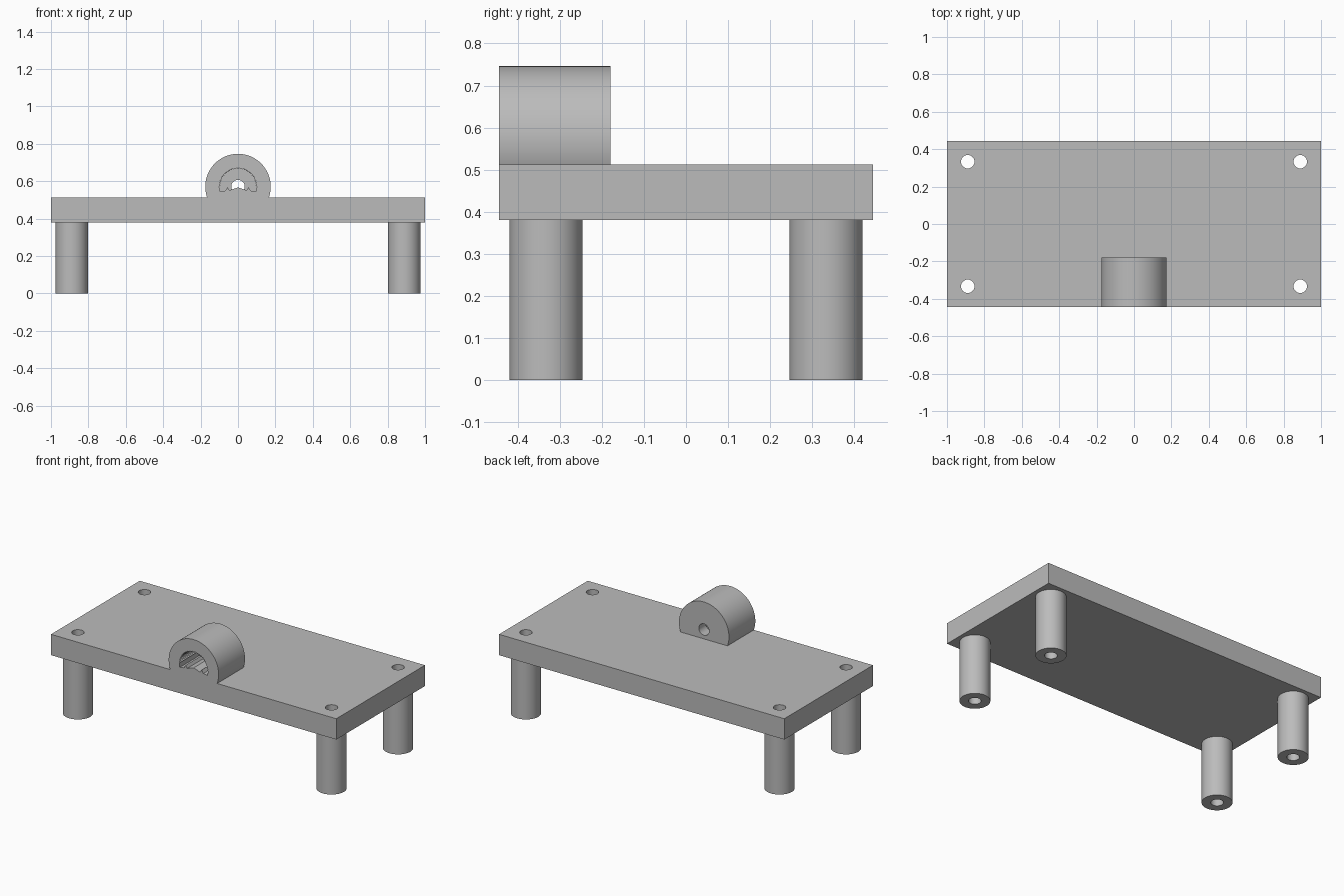
import bpy
import bmesh
from math import sin, cos, pi, radians
from mathutils import Vector

if "Cube" in bpy.data.objects:
    bpy.data.objects.remove(bpy.data.objects["Cube"])

grey = bpy.data.materials.new("plain grey")
grey.use_nodes = True
grey.diffuse_color = (0.5, 0.5, 0.5, 1)
grey.node_tree.nodes["Principled BSDF"].inputs["Base Color"].default_value = (0.5, 0.5, 0.5, 1)

HALF_X, HALF_Y = 1.0, 0.444
DECK_LOW, DECK_TOP = 0.38, 0.512
LEG_X, LEG_Y, LEG_R, HOLE_R = 0.889, 0.333, 0.087, 0.036
BOSS_Z, BOSS_R, BOSS_BACK = 0.571, 0.175, -0.18
POCKET_BACK = -0.25


def prism(name, outline, axis, start, end):
    """Extrude a closed outline along z, or along y with the outline in x-z."""
    bm = bmesh.new()

    def place(a, b, t):
        return (a, b, t) if axis == "z" else (a, t, b)

    face = bm.faces.new([bm.verts.new(place(a, b, start)) for a, b in outline])
    grown = bmesh.ops.extrude_face_region(bm, geom=[face])
    moved = [g for g in grown["geom"] if isinstance(g, bmesh.types.BMVert)]
    bmesh.ops.translate(bm, verts=moved, vec=Vector(place(0, 0, end - start)))
    bmesh.ops.recalc_face_normals(bm, faces=bm.faces)
    mesh = bpy.data.meshes.new(name)
    bm.to_mesh(mesh)
    bm.free()
    mesh.materials.append(grey)
    obj = bpy.data.objects.new(name, mesh)
    bpy.context.collection.objects.link(obj)
    return obj


def circle(a, b, r, n=64):
    return [(a + r * cos(2 * pi * i / n), b + r * sin(2 * pi * i / n)) for i in range(n)]


def combine(target, tool, operation):
    """Apply a boolean and discard the tool object."""
    tool.hide_render = True
    mod = target.modifiers.new(operation.title(), "BOOLEAN")
    mod.operation, mod.object, mod.solver = operation, tool, "EXACT"
    bpy.context.view_layer.objects.active = target
    bpy.ops.object.modifier_apply(modifier=mod.name)
    bpy.data.objects.remove(tool)


def smooth(obj):
    bpy.ops.object.select_all(action="DESELECT")
    obj.select_set(True)
    bpy.context.view_layer.objects.active = obj
    bpy.ops.object.shade_smooth_by_angle(angle=radians(25))


# Deck slab with the round shaft boss merged into its front edge
deck = prism("deck", [(-HALF_X, -HALF_Y), (HALF_X, -HALF_Y), (HALF_X, HALF_Y), (-HALF_X, HALF_Y)],
             "z", DECK_LOW, DECK_TOP)
combine(deck, prism("boss", circle(0, BOSS_Z, BOSS_R, 96), "y", -HALF_Y, BOSS_BACK), "UNION")

# Half-round pocket: fine splines over the top, notched floor below
teeth = 60
pocket = []
for i in range(teeth + 1):
    angle = pi * i / teeth
    r = 0.101 if i % 2 == 0 else 0.094
    pocket.append((r * cos(angle), BOSS_Z + r * sin(angle)))
floor = [(0.097, -0.027), (0.068, -0.022), (0.056, -0.002), (0.046, -0.020), (0.03, -0.014)]
pocket += [(-x, BOSS_Z + z) for x, z in floor]
pocket.append((0, BOSS_Z - 0.004))
pocket += [(x, BOSS_Z + z) for x, z in reversed(floor)]
combine(deck, prism("pocket_cutter", pocket, "y", -HALF_Y - 0.05, POCKET_BACK), "DIFFERENCE")

# Round bore from the pocket out through the back of the boss
combine(deck, prism("bore_cutter", circle(0, BOSS_Z, HOLE_R, 48), "y",
                    POCKET_BACK - 0.002, BOSS_BACK + 0.05), "DIFFERENCE")

# Four hollow legs, with their bolt holes continuing through the deck
for side, sx in (("left", 1), ("right", -1)):
    for end, sy in (("front", -1), ("back", 1)):
        x, y = sx * LEG_X, sy * LEG_Y
        leg = prism(f"{end}_{side}_leg", circle(x, y, LEG_R), "z", 0, DECK_LOW)
        for part in (leg, deck):
            combine(part, prism("bolt_cutter", circle(x, y, HOLE_R, 48), "z", -0.05, DECK_TOP + 0.05),
                    "DIFFERENCE")
        smooth(leg)
smooth(deck)
